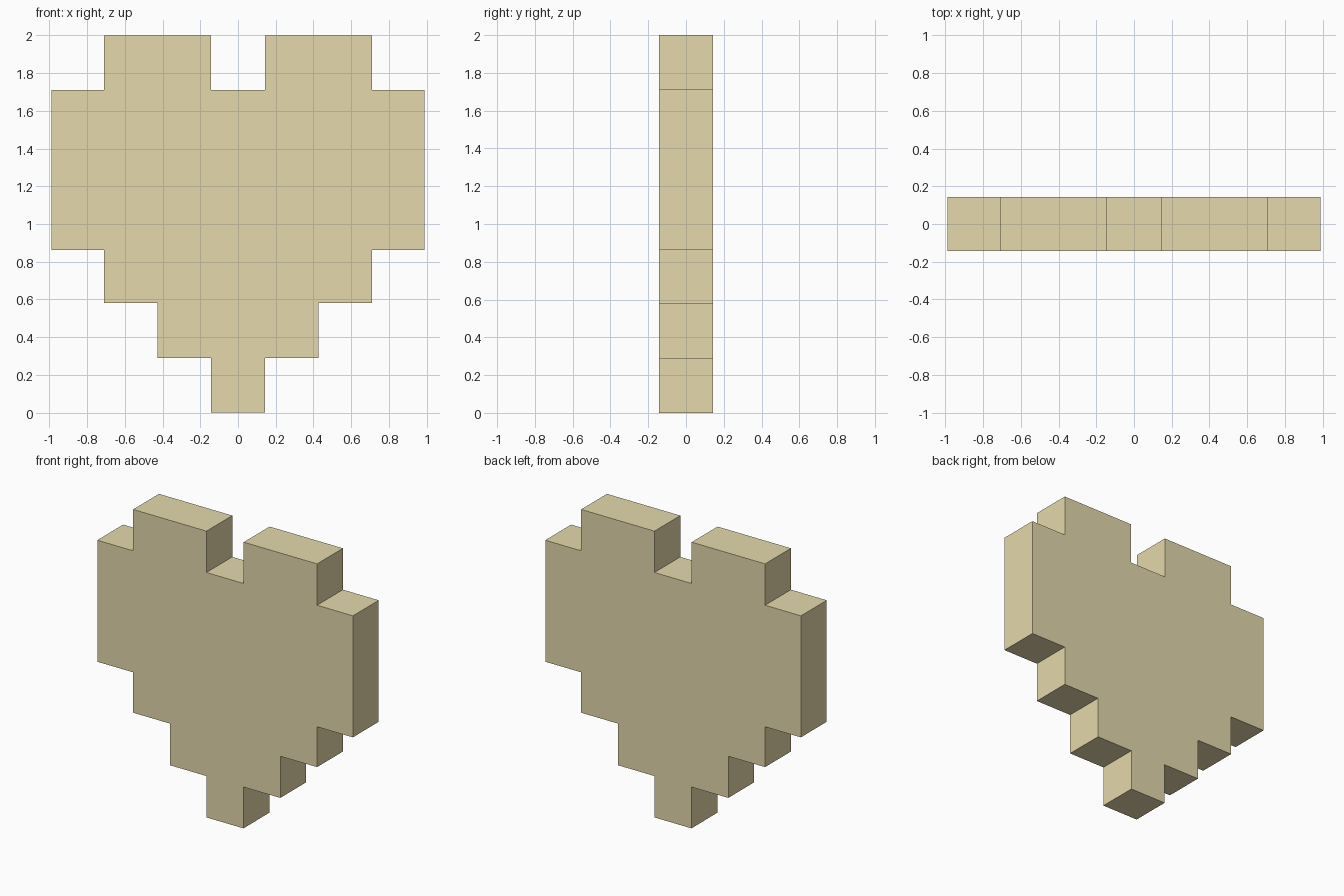
import bpy
import bmesh

if "Cube" in bpy.data.objects:
    bpy.data.objects.remove(bpy.data.objects["Cube"])

HALF_DEPTH = 0.1425

# Right half of the stepped heart outline, bottom to top (x, z)
half = [(0.142, 0.0), (0.142, 0.289), (0.427, 0.289), (0.427, 0.58),
        (0.711, 0.58), (0.711, 0.862), (0.988, 0.862), (0.988, 1.711),
        (0.711, 1.711), (0.711, 2.0), (0.144, 2.0), (0.144, 1.711)]
outline = half + [(-x, z) for x, z in reversed(half)]

# Heart slab: one flat outline extruded front to back
bm = bmesh.new()
front = bm.faces.new([bm.verts.new((x, -HALF_DEPTH, z)) for x, z in outline])
back = bmesh.ops.extrude_face_region(bm, geom=[front], use_keep_orig=True)
moved = [g for g in back["geom"] if isinstance(g, bmesh.types.BMVert)]
bmesh.ops.translate(bm, verts=moved, vec=(0, 2 * HALF_DEPTH, 0))
bmesh.ops.recalc_face_normals(bm, faces=bm.faces)
mesh = bpy.data.meshes.new("pixel_heart")
bm.to_mesh(mesh)
bm.free()
heart = bpy.data.objects.new("pixel_heart", mesh)
bpy.context.collection.objects.link(heart)

# Golden material
gold = bpy.data.materials.new("gold")
gold.diffuse_color = (0.78, 0.69, 0.41, 1)
gold.use_nodes = True
gold.node_tree.nodes["Principled BSDF"].inputs["Base Color"].default_value = gold.diffuse_color
mesh.materials.append(gold)
